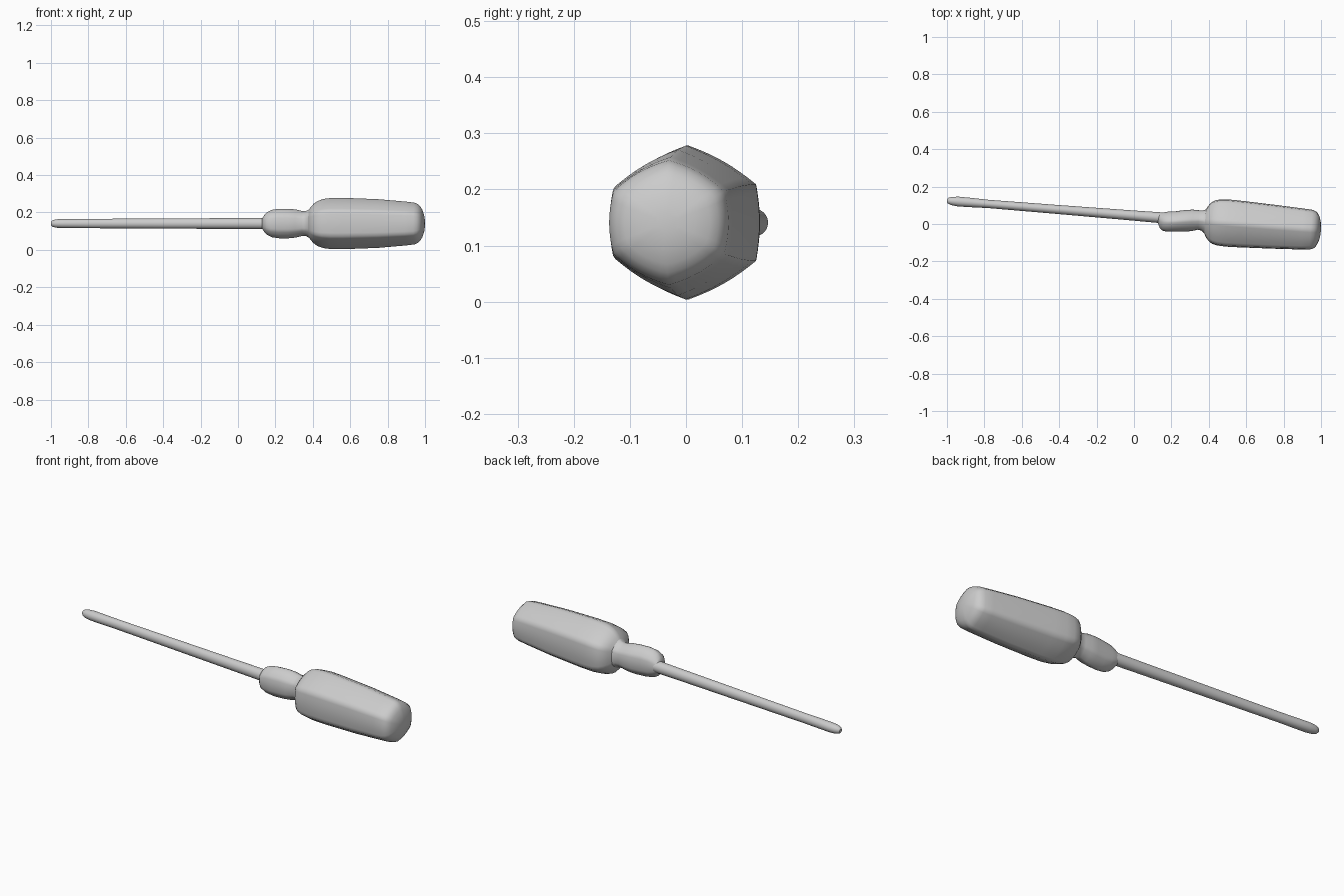
import bpy, bmesh, math

SIDES = 48
SLOPE = -0.08          # the tool lies slightly askew in plan
ZC = 0.141


def axis_y(x):
    return 0.045 + SLOPE * x


steel = bpy.data.materials.new("plain grey")
steel.diffuse_color = (0.6, 0.6, 0.6, 1)


def hex_radius(a, amount):
    """Circle blended towards a hexagon with a corner at the top."""
    t = (a % (math.pi / 3)) - math.pi / 6
    return 1 - amount + amount * math.cos(math.pi / 6) / math.cos(t)


def loft(name, stations, cap_start=False, cap_end=False):
    """Stations: x, sideways shift, half width, half height, hexagon amount."""
    bm = bmesh.new()
    rings = []
    for x, dy, ry, rz, h in stations:
        ring = []
        for i in range(SIDES):
            a = 2 * math.pi * i / SIDES
            r = hex_radius(a, h)
            y = r * ry * math.sin(a)
            ring.append(bm.verts.new((x - SLOPE * y, axis_y(x) + dy + y,
                                      ZC + r * rz * math.cos(a))))
        rings.append(ring)
    for a, b in zip(rings, rings[1:]):
        for i in range(SIDES):
            j = (i + 1) % SIDES
            bm.faces.new((a[i], a[j], b[j], b[i]))
    if cap_start:
        bm.faces.new(rings[0])
    if cap_end:
        bm.faces.new(rings[-1])
    bmesh.ops.recalc_face_normals(bm, faces=bm.faces)
    me = bpy.data.meshes.new(name)
    bm.to_mesh(me)
    bm.free()
    me.materials.append(steel)
    ob = bpy.data.objects.new(name, me)
    bpy.context.collection.objects.link(ob)
    bpy.ops.object.select_all(action='DESELECT')
    ob.select_set(True)
    bpy.context.view_layer.objects.active = ob
    bpy.ops.object.shade_smooth_by_angle(angle=math.radians(45))
    return ob


# Long thin shaft with a slightly swollen, rounded tip
loft("shaft", [
    (-1.0, 0, 0.009, 0.009, 0),
    (-0.992, 0, 0.016, 0.017, 0),
    (-0.975, 0, 0.022, 0.022, 0),
    (-0.94, 0, 0.026, 0.025, 0),
    (-0.88, 0, 0.025, 0.025, 0),
    (-0.78, 0, 0.022, 0.025, 0),
    (-0.4, 0, 0.024, 0.027, 0),
    (0.0, 0, 0.027, 0.029, 0),
    (0.15, 0, 0.029, 0.03, 0),
], cap_start=True)

# Waisted collar between shaft and handle
loft("collar", [
    (0.13, -0.004, 0.026, 0.028, 0),
    (0.14, -0.014, 0.04, 0.044, 0.1),
    (0.155, -0.019, 0.05, 0.06, 0.2),
    (0.18, -0.018, 0.056, 0.073, 0.3),
    (0.22, -0.014, 0.057, 0.079, 0.3),
    (0.27, -0.006, 0.06, 0.079, 0.3),
    (0.31, -0.001, 0.06, 0.075, 0.3),
    (0.345, 0.004, 0.054, 0.066, 0.3),
    (0.365, 0.003, 0.056, 0.068, 0.3),
    (0.38, 0, 0.066, 0.076, 0.3),
], cap_start=True)

# Hexagonal handle with rounded shoulder and domed butt
loft("handle", [
    (0.38, 0, 0.066, 0.076, 0.3),
    (0.39, 0, 0.088, 0.09, 0.4),
    (0.405, 0, 0.109, 0.106, 0.5),
    (0.425, 0, 0.126, 0.12, 0.6),
    (0.455, 0, 0.135, 0.131, 0.65),
    (0.50, 0, 0.138, 0.137, 0.65),
    (0.57, 0, 0.136, 0.137, 0.65),
    (0.75, 0, 0.128, 0.13, 0.65),
    (0.90, 0, 0.119, 0.117, 0.6),
    (0.945, 0, 0.114, 0.111, 0.5),
    (0.963, 0, 0.107, 0.103, 0.45),
    (0.976, 0, 0.096, 0.09, 0.4),
    (0.985, 0, 0.08, 0.074, 0.35),
    (0.994, 0, 0.053, 0.048, 0.3),
    (0.999, 0, 0.02, 0.018, 0.2),
], cap_end=True)
